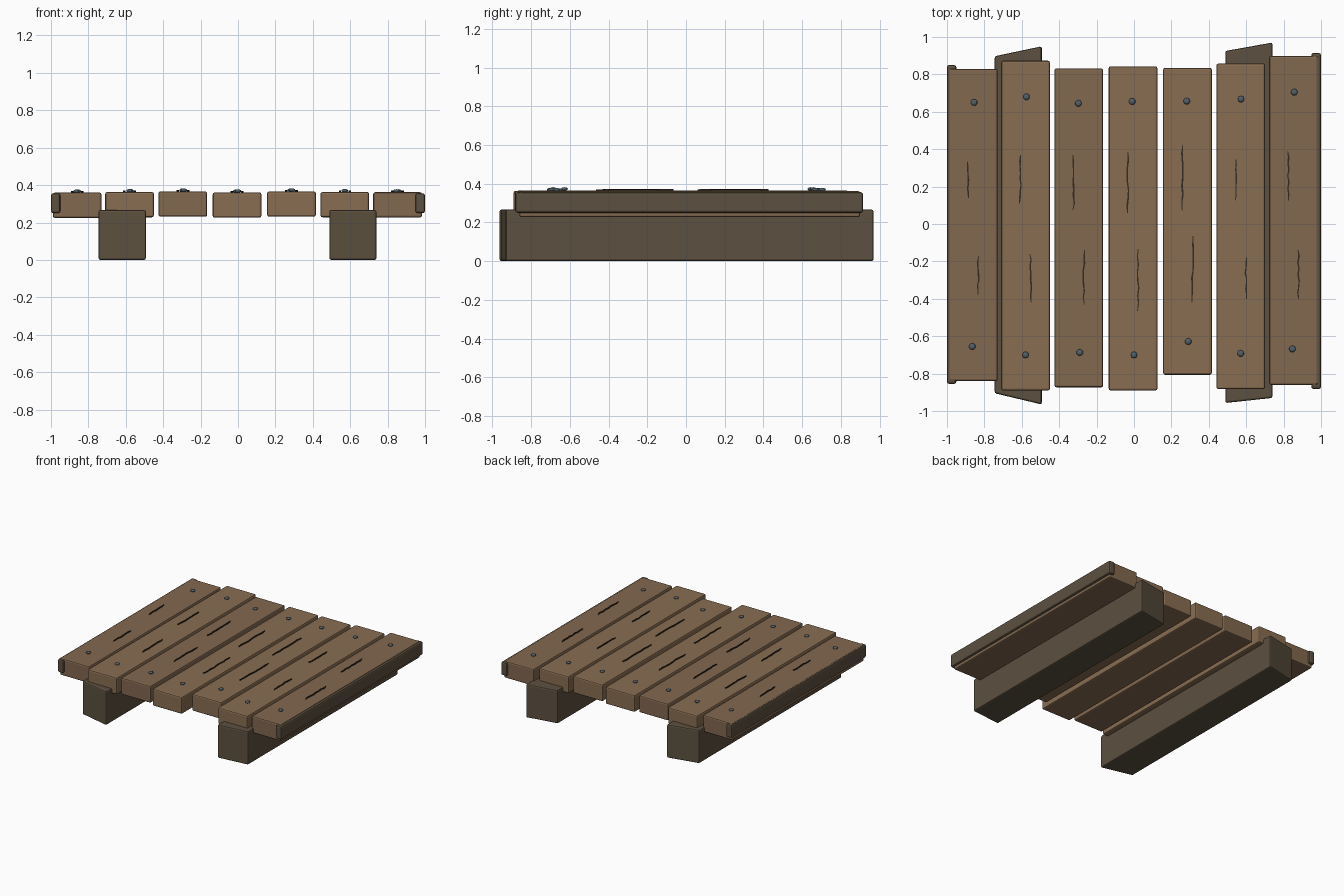
import bpy, bmesh, random
from mathutils import Matrix

if "Cube" in bpy.data.objects:
    bpy.data.objects.remove(bpy.data.objects["Cube"])

random.seed(4)


def material(name, rgb):
    m = bpy.data.materials.new(name)
    m.diffuse_color = (*rgb, 1)
    m.use_nodes = True
    m.node_tree.nodes["Principled BSDF"].inputs["Base Color"].default_value = m.diffuse_color
    return m


PLANK_A = material("plank_wood", (0.25, 0.155, 0.085))
PLANK_B = material("plank_wood_dark", (0.225, 0.14, 0.08))
BEAM = material("beam_wood", (0.107, 0.08, 0.05))
METAL = material("nail_metal", (0.08, 0.115, 0.14))
CRACK = material("crack_dark", (0.035, 0.025, 0.016))


def finish(name, bm, mat, bevel=0):
    bmesh.ops.recalc_face_normals(bm, faces=bm.faces)
    me = bpy.data.meshes.new(name)
    bm.to_mesh(me)
    bm.free()
    me.materials.append(mat)
    ob = bpy.data.objects.new(name, me)
    bpy.context.collection.objects.link(ob)
    if bevel:
        mod = ob.modifiers.new("edge_wear", "BEVEL")
        mod.width = bevel
        mod.segments = 2
    return ob


def prism(name, outline, z0, z1, mat, bevel=0):
    """Vertical extrusion of a top-view outline."""
    bm = bmesh.new()
    face = bm.faces.new([bm.verts.new((x, y, z0)) for x, y in outline])
    new = bmesh.ops.extrude_face_region(bm, geom=[face])["geom"]
    verts = [v for v in new if isinstance(v, bmesh.types.BMVert)]
    bmesh.ops.translate(bm, verts=verts, vec=(0, 0, z1 - z0))
    return finish(name, bm, mat, bevel)


def box(name, x0, x1, y0, y1, z0, z1, mat, bevel):
    return prism(name, [(x0, y0), (x1, y0), (x1, y1), (x0, y1)], z0, z1, mat, bevel)


def nail(name, x, y, z):
    bm = bmesh.new()
    bmesh.ops.create_uvsphere(bm, u_segments=10, v_segments=6, radius=1,
                              matrix=Matrix.Translation((x, y, z)) @ Matrix.Diagonal((0.018, 0.018, 0.009, 1)))
    ob = finish(name, bm, METAL)
    for p in ob.data.polygons:
        p.use_smooth = True


def crack(name, x, y0, y1, z):
    """Thin jagged strip, tapering at both ends."""
    n = 9
    left, right = [], []
    for i in range(n):
        y = y0 + (y1 - y0) * i / (n - 1)
        w = 0.002 if i in (0, n - 1) else random.uniform(0.003, 0.005)
        cx = x + random.uniform(-0.004, 0.004)
        left.append((cx - w, y))
        right.append((cx + w, y))
    prism(name, right + left[::-1], z - 0.004, z + 0.008, CRACK)


# Deck planks: centre x, front y, back y, top z, front nail, back nail, crack spans
planks = [
    (-0.86, -0.84, 0.83, 0.360, (-0.865, -0.655), (-0.855, 0.65), (-0.38, -0.17), (0.14, 0.335)),
    (-0.58, -0.89, 0.873, 0.363, (-0.58, -0.70), (-0.575, 0.68), (-0.42, -0.16), (0.11, 0.37)),
    (-0.295, -0.873, 0.832, 0.366, (-0.29, -0.687), (-0.297, 0.645), (-0.43, -0.14), (0.075, 0.37)),
    (-0.005, -0.89, 0.843, 0.361, (0.0, -0.70), (-0.01, 0.655), (-0.465, -0.135), (0.06, 0.385)),
    (0.286, -0.806, 0.835, 0.366, (0.29, -0.628), (0.282, 0.657), (-0.42, -0.065), (0.07, 0.425)),
    (0.571, -0.883, 0.858, 0.363, (0.57, -0.692), (0.572, 0.668), (-0.40, -0.18), (0.125, 0.345)),
    (0.853, -0.86, 0.898, 0.362, (0.847, -0.668), (0.857, 0.705), (-0.40, -0.14), (0.125, 0.39)),
]
for i, (x, y0, y1, top, n0, n1, c0, c1) in enumerate(planks, 1):
    wood = PLANK_B if i in (1, 3, 7) else PLANK_A
    box(f"deck_plank_{i}", x - 0.13, x + 0.13, y0, y1, top - 0.135, top, wood, 0.01)
    nail(f"front_nail_{i}", *n0, top + 0.007)
    nail(f"back_nail_{i}", *n1, top + 0.007)
    crack(f"front_crack_{i}", x + 0.027, *c0, top)
    crack(f"back_crack_{i}", x - 0.028, *c1, top)

# Support beams with slanted ends
prism("left_support_beam", [(-0.745, -0.905), (-0.493, -0.965), (-0.493, 0.95), (-0.745, 0.897)],
      0, 0.267, BEAM, 0.01)
prism("right_support_beam", [(0.488, -0.957), (0.74, -0.93), (0.74, 0.97), (0.488, 0.925)],
      0, 0.267, BEAM, 0.01)

# Edge rails along both outer sides
box("left_edge_rail", -1.0, -0.95, -0.855, 0.85, 0.25, 0.356, BEAM, 0.012)
box("right_edge_rail", 0.948, 1.0, -0.882, 0.915, 0.25, 0.356, BEAM, 0.012)
